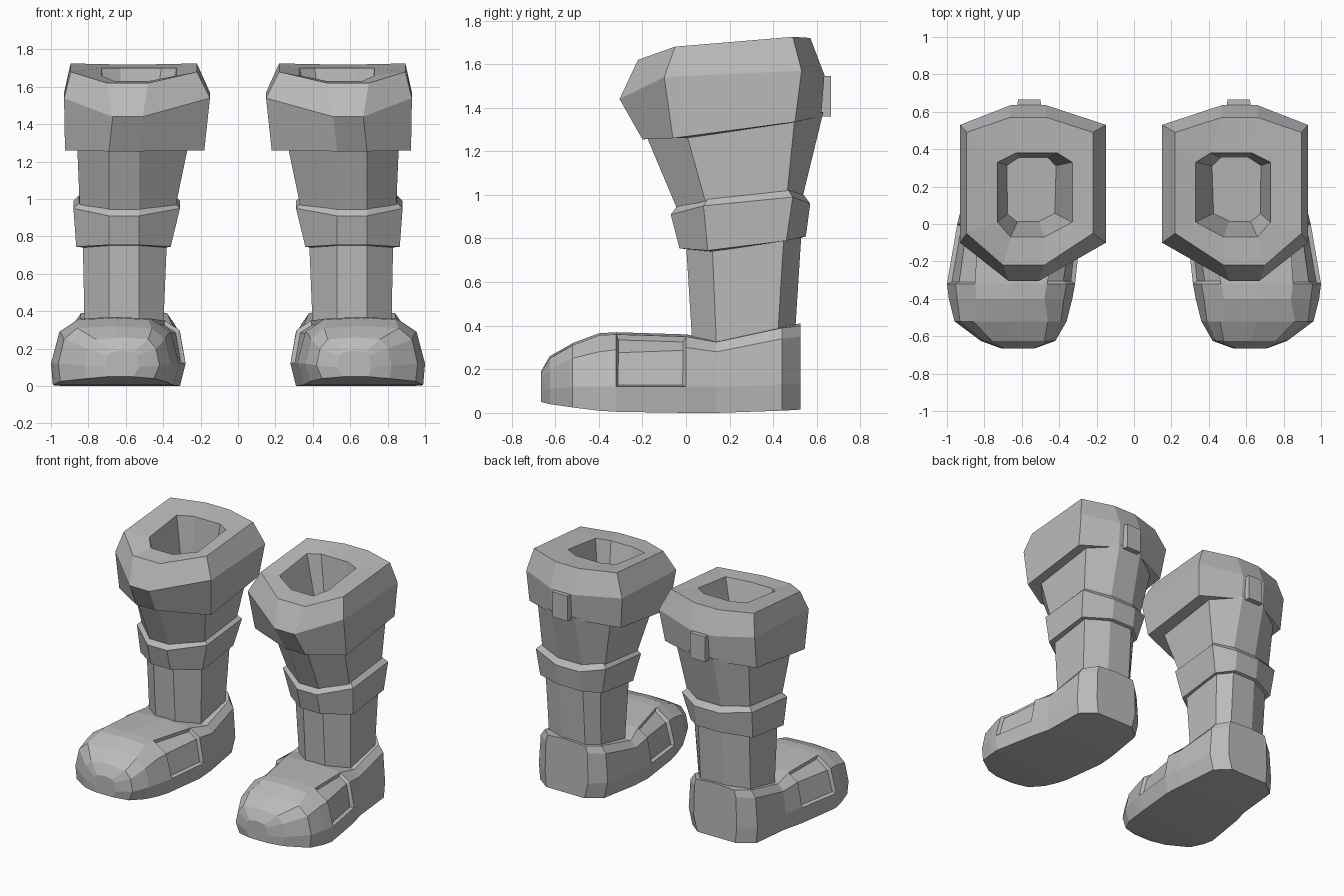
import bpy, bmesh

cube = bpy.data.objects.get("Cube")
if cube:
    bpy.data.objects.remove(cube, do_unlink=True)

grey = bpy.data.materials.new("plain grey")
grey.use_nodes = True
grey.diffuse_color = (0.5, 0.5, 0.5, 1)
grey.node_tree.nodes["Principled BSDF"].inputs["Base Color"].default_value = (0.5, 0.5, 0.5, 1)


def finish(bm, name):
    """Turn a bmesh into a flat shaded part mirrored to the other boot."""
    bmesh.ops.recalc_face_normals(bm, faces=bm.faces)
    mesh = bpy.data.meshes.new(name)
    bm.to_mesh(mesh)
    bm.free()
    mesh.materials.append(grey)
    obj = bpy.data.objects.new(name, mesh)
    bpy.context.collection.objects.link(obj)
    mirror = obj.modifiers.new("other boot", 'MIRROR')
    mirror.use_axis = (True, False, False)
    mirror.use_mirror_merge = False
    return obj


def loft(rings):
    """Skin a list of point rings and cap both ends; returns bmesh and bands of faces."""
    bm = bmesh.new()
    rows = [[bm.verts.new(p) for p in ring] for ring in rings]
    bands = []
    for a, b in zip(rows, rows[1:]):
        n = len(a)
        bands.append([bm.faces.new((a[i], a[(i + 1) % n], b[(i + 1) % n], b[i])) for i in range(n)])
    bm.faces.new(rows[0])
    bm.faces.new(rows[-1])
    return bm, bands


def octagon(inner, outer, y, z, front=(0.53, 0.69), back=(0.47, 0.66)):
    """Eight sided ring: y and z give front, front corner, back corner and back."""
    xs = (front[0], front[1], outer, outer, back[1], back[0], inner, inner)
    order = (0, 0, 1, 2, 3, 3, 2, 1)
    return [(x, y[i], z[i]) for x, i in zip(xs, order)]


# Leg: lower shaft, ankle strap, upper shaft
finish(loft([
    octagon(0.40, 0.82, (0.03, 0.14, 0.42, 0.50), (0.30, 0.30, 0.34, 0.36)),
    octagon(0.38, 0.83, (0.0, 0.12, 0.45, 0.53), (0.78, 0.78, 0.83, 0.83)),
])[0], "lower_shaft")

finish(loft([
    octagon(0.39, 0.82, (0.01, 0.12, 0.44, 0.52), (0.75, 0.74, 0.79, 0.80)),
    octagon(0.36, 0.865, (-0.03, 0.10, 0.46, 0.55), (0.755, 0.745, 0.79, 0.81)),
    octagon(0.31, 0.88, (-0.07, 0.08, 0.49, 0.57), (0.91, 0.95, 0.99, 0.96)),
    octagon(0.34, 0.85, (-0.04, 0.10, 0.47, 0.54), (0.95, 0.98, 1.02, 1.00)),
])[0], "ankle_strap")

finish(loft([
    octagon(0.34, 0.845, (-0.03, 0.10, 0.46, 0.53), (0.91, 0.93, 0.97, 0.97)),
    octagon(0.265, 0.86, (-0.19, 0.0, 0.50, 0.63), (1.29, 1.29, 1.36, 1.38)),
])[0], "upper_shaft")

# Padded cuff with a tapering opening
finish(loft([
    octagon(0.27, 0.85, (-0.16, 0.0, 0.48, 0.60), (1.27, 1.26, 1.33, 1.36)),
    octagon(0.18, 0.925, (-0.20, -0.06, 0.50, 0.62), (1.255, 1.26, 1.335, 1.36)),
    octagon(0.15, 0.93, (-0.305, -0.10, 0.53, 0.635), (1.44, 1.54, 1.57, 1.55), (0.51, 0.67)),
    octagon(0.22, 0.895, (-0.22, -0.05, 0.49, 0.57), (1.62, 1.68, 1.725, 1.72), (0.48, 0.70)),
    octagon(0.33, 0.73, (-0.07, 0.01, 0.33, 0.38), (1.63, 1.66, 1.70, 1.70), (0.48, 0.66), (0.41, 0.63)),
    octagon(0.43, 0.67, (0.02, 0.06, 0.31, 0.35), (1.28, 1.28, 1.28, 1.28), (0.51, 0.62), (0.47, 0.61)),
])[0], "cuff")

# Pull tab on the back of the cuff
tab = bmesh.new()
bmesh.ops.create_cube(tab, size=1)
for v in tab.verts:
    top = v.co.z > 0
    half = 0.06 if v.co.y > 0 else 0.07
    v.co = (0.56 + (half if v.co.x > 0 else -half),
            (0.665 if v.co.y > 0 else 0.58),
            (1.545 if top else 1.36))
finish(tab, "pull_tab")


# Foot: cross sections from toe to heel
def section(y, inner, outer, base, side, shoulder, top, crown):
    """Slice of the foot; crown is how far the top edge is drawn in from each side."""
    pull = crown * 0.3
    return [(inner + 0.03, y, base), (inner, y, side), (inner + pull, y, shoulder),
            (inner + crown, y, top), ((inner + outer) / 2, y, top + 0.01),
            (outer - crown, y, top), (outer - pull, y, shoulder),
            (outer, y, side), (outer - 0.01, y, base)]


foot, bands = loft([
    section(-0.665, 0.53, 0.71, 0.05, 0.10, 0.16, 0.18, 0.03),
    section(-0.625, 0.42, 0.82, 0.04, 0.11, 0.20, 0.25, 0.06),
    section(-0.52, 0.36, 0.96, 0.025, 0.12, 0.25, 0.31, 0.10),
    section(-0.40, 0.33, 0.99, 0.01, 0.12, 0.28, 0.355, 0.15),
    section(-0.32, 0.315, 1.0, 0.005, 0.12, 0.29, 0.36, 0.15),
    section(0.0, 0.28, 0.945, 0.0, 0.12, 0.30, 0.35, 0.11),
    section(0.14, 0.29, 0.91, 0.0, 0.12, 0.28, 0.325, 0.06),
    section(0.44, 0.33, 0.89, 0.01, 0.13, 0.34, 0.39, 0.05),
    section(0.525, 0.43, 0.78, 0.015, 0.13, 0.35, 0.40, 0.02),
])
# Sunken panels on both sides of the instep
foot.normal_update()
bmesh.ops.recalc_face_normals(foot, faces=foot.faces)
for pair in ((1, 2), (5, 6)):
    bmesh.ops.inset_region(foot, faces=[bands[4][i] for i in pair],
                           thickness=0.012, depth=-0.022, use_even_offset=True)
finish(foot, "foot")
